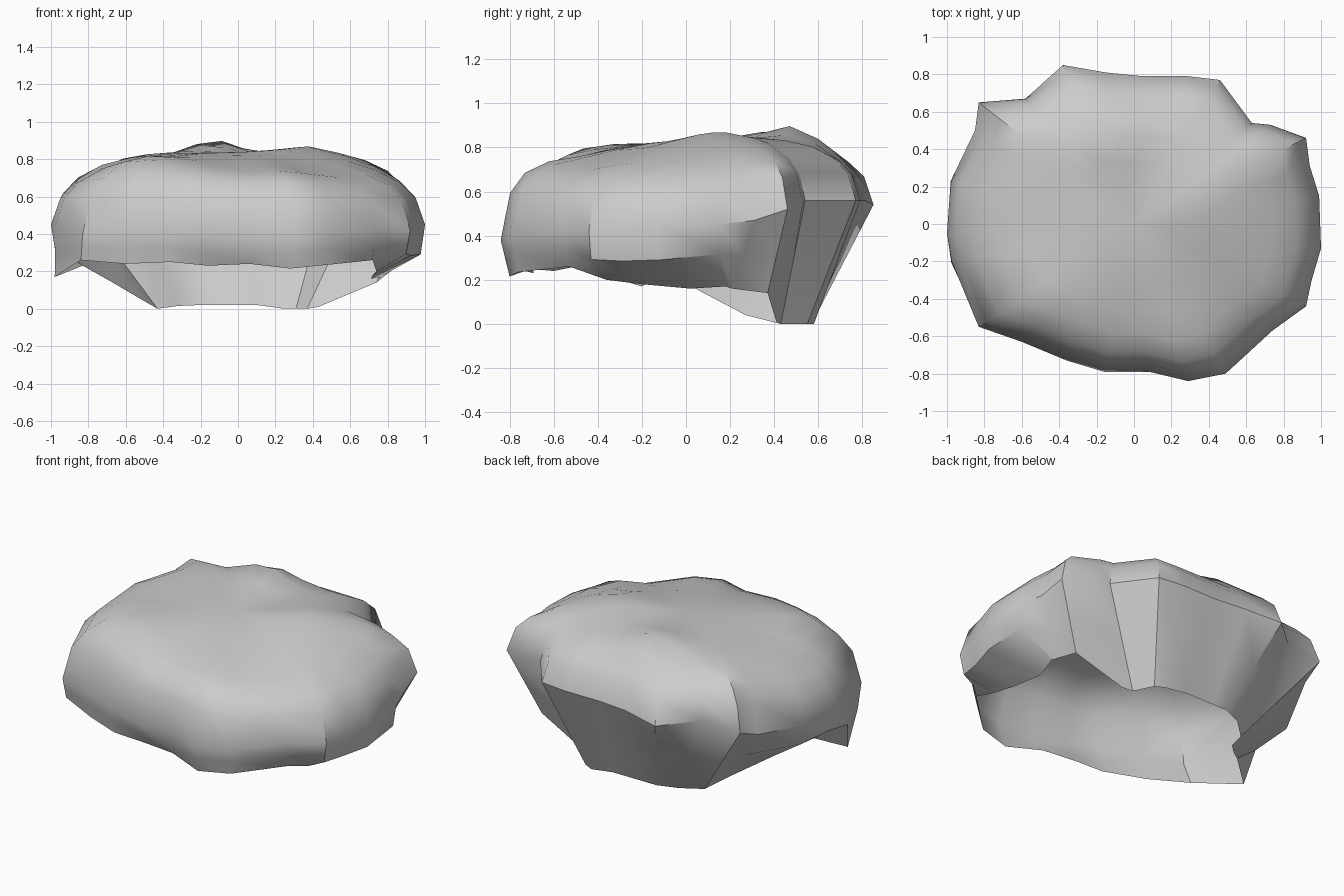
import bpy, bmesh, math

# Widest outline of the shell, counter-clockwise from the front centre
outline = [
    (.08, -.79, .40), (.29, -.84, .38), (.49, -.80, .40), (.74, -.57, .42), (.92, -.44, .42),
    (.95, -.30, .43), (1, -.13, .45), (.99, .15, .45), (.94, .31, .47), (.92, .46, .52),
    (.73, .53, .55), (.63, .54, .56), (.46, .77, .56), (.29, .79, .56), (.05, .79, .56),
    (-.15, .81, .56), (-.38, .85, .54), (-.58, .67, .56), (-.83, .65, .54), (-.85, .50, .48),
    (-.98, .23, .47), (-1, -.05, .45), (-.975, -.20, .45), (-.83, -.55, .40), (-.60, -.63, .40),
    (-.36, -.73, .40), (-.16, -.79, .40)]

# Open lower rim, one point under each outline point
rim = [
    (.06, -.73, .24), (.28, -.80, .215), (.48, -.76, .235), (.72, -.53, .26), (.74, -.36, .20),
    (.72, -.20, .18), (.71, .02, .16), (.76, .18, .17), (.765, .21, .16), (.74, .37, .14),
    (.43, .41, .01), (.37, .43, 0), (.31, .55, 0), (.25, .58, 0), (.10, .58, .02),
    (-.10, .58, .02), (-.20, .58, .02), (-.32, .53, .015), (-.43, .43, 0), (-.50, .27, .04),
    (-.67, .08, .14), (-.83, -.08, .23), (-.98, -.20, .17), (-.84, -.50, .26), (-.60, -.60, .24),
    (-.36, -.71, .25), (-.16, -.69, .23)]

# Lumps on the crown: x, y, height, width
lumps = [(-.12, .50, .08, .17), (.38, .12, .04, .2), (-.52, -.45, .04, .2), (.45, .45, .01, .15),
         (.50, -.45, -.06, .28), (0, -.55, -.04, .2), (-.2, .72, -.03, .15)]

# Where the wall stays out before tucking under: index -> sideways and downward share
tucks = {0: (.3, .7), 4: (.12, .58), 5: (.1, .58), 6: (.08, .55), 7: (.1, .48), 20: (.1, .4),
         21: (.3, .6), 26: (.6, .6)}


def crown_point(p, t):
    """Point on the domed top at fraction t from the centre to the outline."""
    x, y, z = p
    power = 3.5 + 5 * max(0, -y) + 6 * x * x * max(0, y)
    peak = .835 + (.02 if y > 0 else .08) * y * t - .05 * (x * t) ** 2
    h = z + (peak - z) * math.sqrt(max(0, 1 - t ** power))
    if t < 1:
        for lx, ly, lz, w in lumps:
            h += lz * math.exp(-((x * t - lx) ** 2 + (y * t - ly) ** 2) / w ** 2)
    return (x * t, y * t, h)


def under_point(i):
    """Point between the outline and the rim."""
    p, q = outline[i], rim[i]
    kx, kz = tucks.get(i, (.5, .5))
    return (p[0] + (q[0] - p[0]) * kx, p[1] + (q[1] - p[1]) * kx, p[2] + (q[2] - p[2]) * kz)


# Shell lofted from the crown centre down to the open rim
bm = bmesh.new()
n = len(outline)
rings = [[bm.verts.new(crown_point(p, t)) for p in outline]
         for t in (.2, .4, .58, .74, .87, .95, 1)]
rings.append([bm.verts.new(under_point(i)) for i in range(n)])
rings.append([bm.verts.new(q) for q in rim])
top = bm.verts.new(crown_point((0, 0, .45), 0))
for i in range(n):
    j = (i + 1) % n
    bm.faces.new((top, rings[0][i], rings[0][j]))
    for a, b in zip(rings, rings[1:]):
        bm.faces.new((a[i], b[i], b[j], a[j]))
bmesh.ops.recalc_face_normals(bm, faces=bm.faces)
mesh = bpy.data.meshes.new("lumpy_shell")
bm.to_mesh(mesh)
bm.free()
shell = bpy.data.objects.new("lumpy_shell", mesh)
bpy.context.collection.objects.link(shell)
bpy.context.view_layer.objects.active = shell
shell.select_set(True)
bpy.ops.object.shade_smooth_by_angle(angle=math.radians(38))
